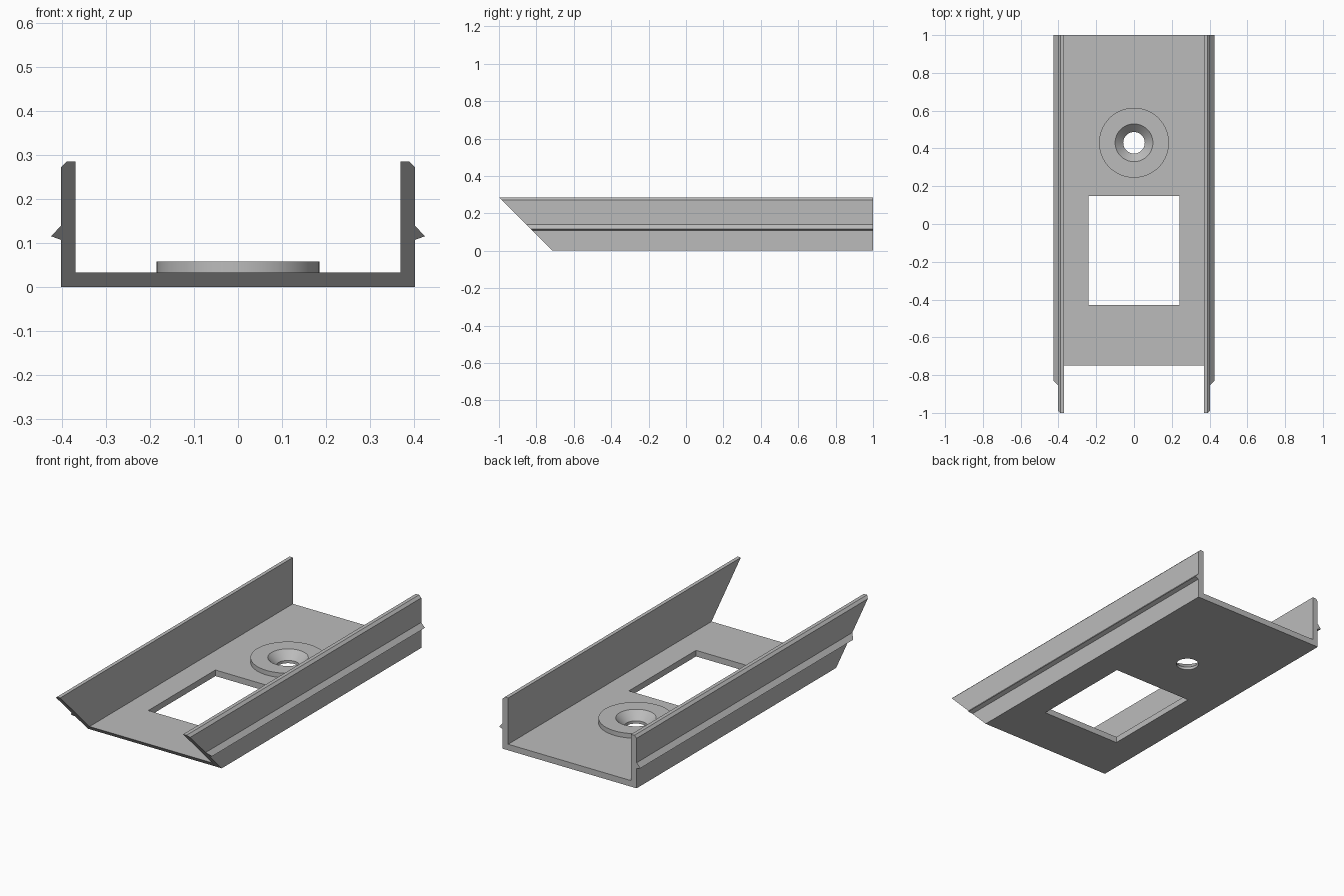
import bpy, bmesh, math

cube = bpy.data.objects.get("Cube")
if cube:
    bpy.data.objects.remove(cube, do_unlink=True)

grey = bpy.data.materials.new("plain grey")
grey.use_nodes = True
colour = (0.5, 0.5, 0.5, 1)
grey.diffuse_color = colour
grey.node_tree.nodes["Principled BSDF"].inputs["Base Color"].default_value = colour

HALF_W, INNER, HEIGHT, FLOOR = 0.403, 0.37, 0.285, 0.033
BOSS_TOP, BOSS_Y = 0.058, 0.43
BACK, FRONT = 1.0, -0.715


def make_object(name, bm):
    bmesh.ops.recalc_face_normals(bm, faces=bm.faces)
    mesh = bpy.data.meshes.new(name)
    bm.to_mesh(mesh)
    bm.free()
    mesh.materials.append(grey)
    obj = bpy.data.objects.new(name, mesh)
    bpy.context.collection.objects.link(obj)
    return obj


def lathe(name, profile, y, segments=64):
    """Revolve a radius/height profile, closed by caps, about a vertical axis."""
    bm = bmesh.new()
    rings = []
    for r, z in profile:
        angles = [2 * math.pi * i / segments for i in range(segments)]
        rings.append([bm.verts.new((r * math.cos(a), y + r * math.sin(a), z)) for a in angles])
    for low, high in zip(rings, rings[1:]):
        for i in range(segments):
            j = (i + 1) % segments
            bm.faces.new((low[i], low[j], high[j], high[i]))
    bm.faces.new(rings[0])
    bm.faces.new(rings[-1])
    return make_object(name, bm)


def combine(target, tool, operation):
    tool.hide_render = True
    mod = target.modifiers.new(operation.lower(), 'BOOLEAN')
    mod.operation, mod.object, mod.solver = operation, tool, 'EXACT'
    bpy.context.view_layer.objects.active = target
    bpy.ops.object.modifier_apply(modifier=mod.name)
    bpy.data.objects.remove(tool, do_unlink=True)


# Channel: U section with chamfered rims and side snap ridges, mitred at the front
right_half = [(HALF_W, 0), (HALF_W, 0.107), (0.425, 0.115), (HALF_W, 0.139),
              (HALF_W, 0.272), (0.39, HEIGHT), (INNER, HEIGHT), (INNER, FLOOR)]
section = right_half + [(-x, z) for x, z in reversed(right_half)]
bm = bmesh.new()
front = [bm.verts.new((x, FRONT - z, z)) for x, z in section]
back = [bm.verts.new((x, BACK, z)) for x, z in section]
bm.faces.new(front)
bm.faces.new(back)
for i in range(len(section)):
    j = (i + 1) % len(section)
    bm.faces.new((front[i], front[j], back[j], back[i]))
channel = make_object("channel", bm)

# Raised round boss on the floor
boss = lathe("boss", [(0.185, 0.02), (0.185, BOSS_TOP)], BOSS_Y)
combine(channel, boss, 'UNION')

# Countersunk screw hole
hole = lathe("screw_hole_cutter", [(0.057, -0.1), (0.057, 0.015),
                                   (0.1, BOSS_TOP), (0.1, 0.1)], BOSS_Y)
combine(channel, hole, 'DIFFERENCE')

# Rectangular window through the floor
bm = bmesh.new()
bmesh.ops.create_cube(bm, size=1)
bmesh.ops.scale(bm, vec=(0.48, 0.577, 0.2), verts=bm.verts)
bmesh.ops.translate(bm, vec=(0, -0.14, 0), verts=bm.verts)
combine(channel, make_object("window_cutter", bm), 'DIFFERENCE')

# Smooth round walls, crisp edges elsewhere
bpy.ops.object.select_all(action='DESELECT')
channel.select_set(True)
bpy.context.view_layer.objects.active = channel
bpy.ops.object.shade_smooth_by_angle(angle=math.radians(25))
